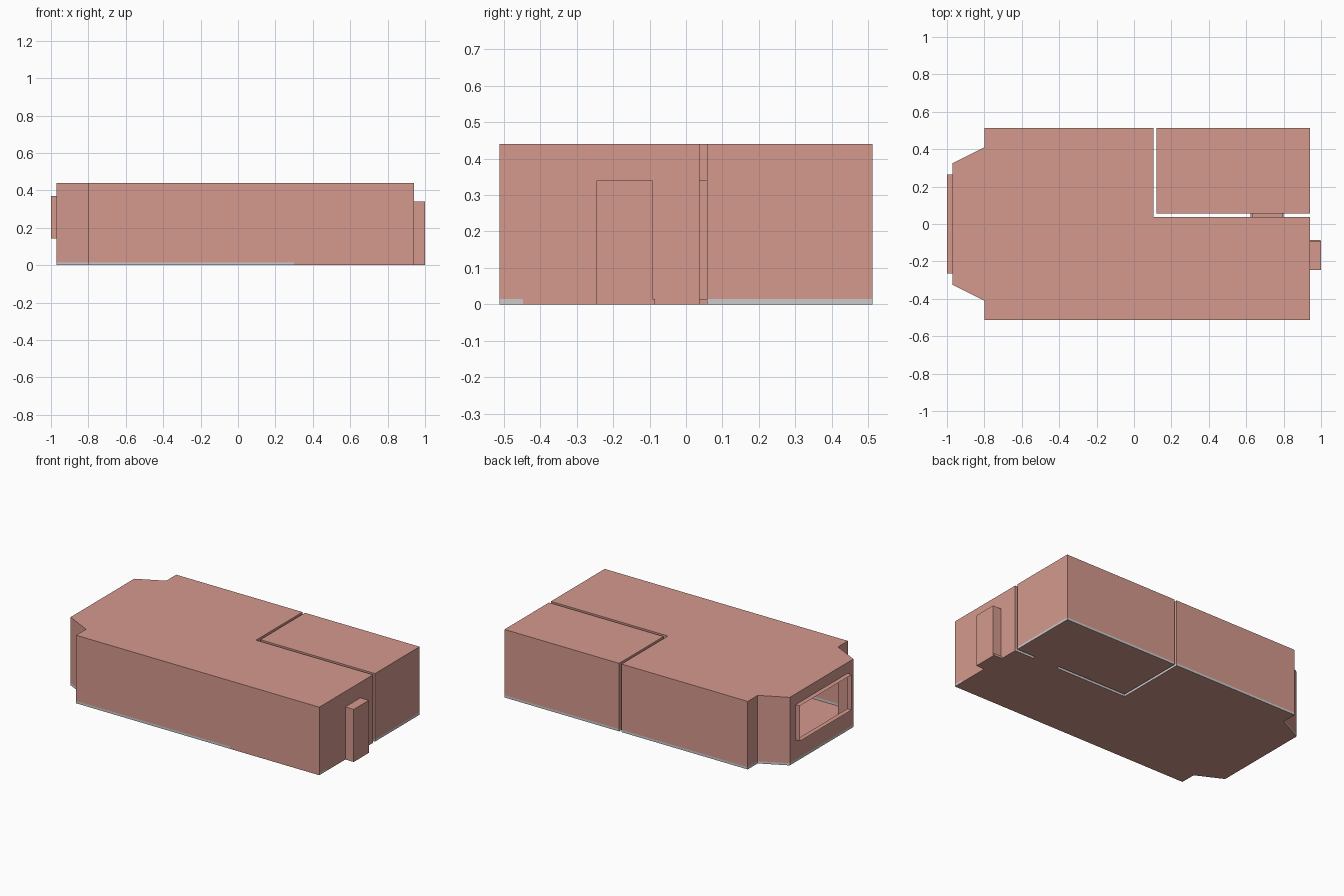
import bpy, bmesh
from mathutils import Vector

if "Cube" in bpy.data.objects:
    bpy.data.objects.remove(bpy.data.objects["Cube"])

H, SKIRT = 0.44, 0.015


def material(name, color):
    m = bpy.data.materials.new(name)
    m.diffuse_color = color
    m.use_nodes = True
    m.node_tree.nodes["Principled BSDF"].inputs["Base Color"].default_value = m.diffuse_color
    return m


PLASTER = material("plaster", (0.66, 0.32, 0.27, 1))
PALE = material("pale_skirting", (0.75, 0.75, 0.77, 1))


def finish(name, bm):
    bmesh.ops.remove_doubles(bm, verts=bm.verts, dist=0.0005)
    me = bpy.data.meshes.new(name)
    bm.to_mesh(me)
    bm.free()
    me.materials.append(PLASTER)
    me.materials.append(PALE)
    ob = bpy.data.objects.new(name, me)
    bpy.context.collection.objects.link(ob)
    return ob


def face(bm, pts, mat=0):
    f = bm.faces.new([bm.verts.new(p) for p in pts])
    f.material_index = mat


def along(p, q):
    """Point on a wall at distance t and height z, pushed outward by d."""
    p, q = Vector(p), Vector(q)
    u = (q - p).normalized()

    def at(t, z, d=0.0):
        return (p.x + u.x * t + u.y * d, p.y + u.y * t - u.x * d, z)
    return at, (q - p).length


def room(name, outline, openings, pale_limit):
    """Thin shell: floor, ceiling and walls with rectangular openings."""
    bm = bmesh.new()
    face(bm, [(x, y, H) for x, y in outline])
    face(bm, [(x, y, 0) for x, y in reversed(outline)])
    for i, p in enumerate(outline):
        at, length = along(p, outline[(i + 1) % len(outline)])
        hole = openings.get(i)
        limit = min(pale_limit.get(i, length), length)
        ts, zs = {0, limit, length}, {0, SKIRT, H}
        if hole:
            ts |= set(hole[:2])
            zs |= set(hole[2:])
        ts, zs = sorted(ts), sorted(zs)
        for a, b in zip(ts, ts[1:]):
            for lo, hi in zip(zs, zs[1:]):
                if hole and hole[0] <= a < hole[1] and hole[2] <= lo < hole[3]:
                    continue
                pale = hi <= SKIRT and b <= limit
                face(bm, [at(a, lo), at(b, lo), at(b, hi), at(a, hi)], int(pale))
    return finish(name, bm)


def sleeve(name, p, q, hole, depth, closed=False):
    """Short rectangular tube standing out from a wall opening."""
    bm = bmesh.new()
    at, _ = along(p, q)
    t0, t1, z0, z1 = hole
    c = [(t0, z0), (t1, z0), (t1, z1), (t0, z1)]
    for i in range(4):
        a, b = c[i], c[(i + 1) % 4]
        face(bm, [at(*a), at(*b), at(*b, depth), at(*a, depth)])
    if closed:
        face(bm, [at(*k, depth) for k in c])
    return finish(name, bm)


def box(name, lo, hi):
    bm = bmesh.new()
    bmesh.ops.create_cube(bm, size=1)
    for v in bm.verts:
        v.co = [(l + h) / 2 + k * (h - l) for k, l, h in zip(v.co, lo, hi)]
    return finish(name, bm)


# Outlines run counter-clockwise seen from above
main = [(-0.97, -0.325), (-0.80, -0.41), (-0.80, -0.512), (0.94, -0.512), (0.94, 0.037),
        (0.103, 0.037), (0.103, 0.512), (-0.80, 0.512), (-0.80, 0.41), (-0.97, 0.325)]
side = [(0.12, 0.057), (0.94, 0.057), (0.94, 0.512), (0.12, 0.512)]

entrance = (0.266, 0.420, 0, 0.34)
passage = (0.145, 0.31, 0, 0.34)
window = (0.06, 0.59, 0.142, 0.37)

# Rooms
room("main_room", main, {3: entrance, 4: passage, 9: window}, {2: 1.1, 3: 0.065})
room("side_room", side, {0: (0.51, 0.675, 0, 0.34)}, {})

# Window surround, entrance porch and connecting passage
sleeve("window_frame", main[9], main[0], window, 0.03)
sleeve("entrance_porch", main[3], main[4], entrance, 0.06, closed=True)
sleeve("passage", main[4], main[5], passage, 0.02)

# Low sills beside the door openings
box("entrance_sill", (0.94, -0.245, 0), (0.998, -0.085, SKIRT))
box("passage_sill", (0.622, 0.037, 0), (0.80, 0.057, SKIRT))
